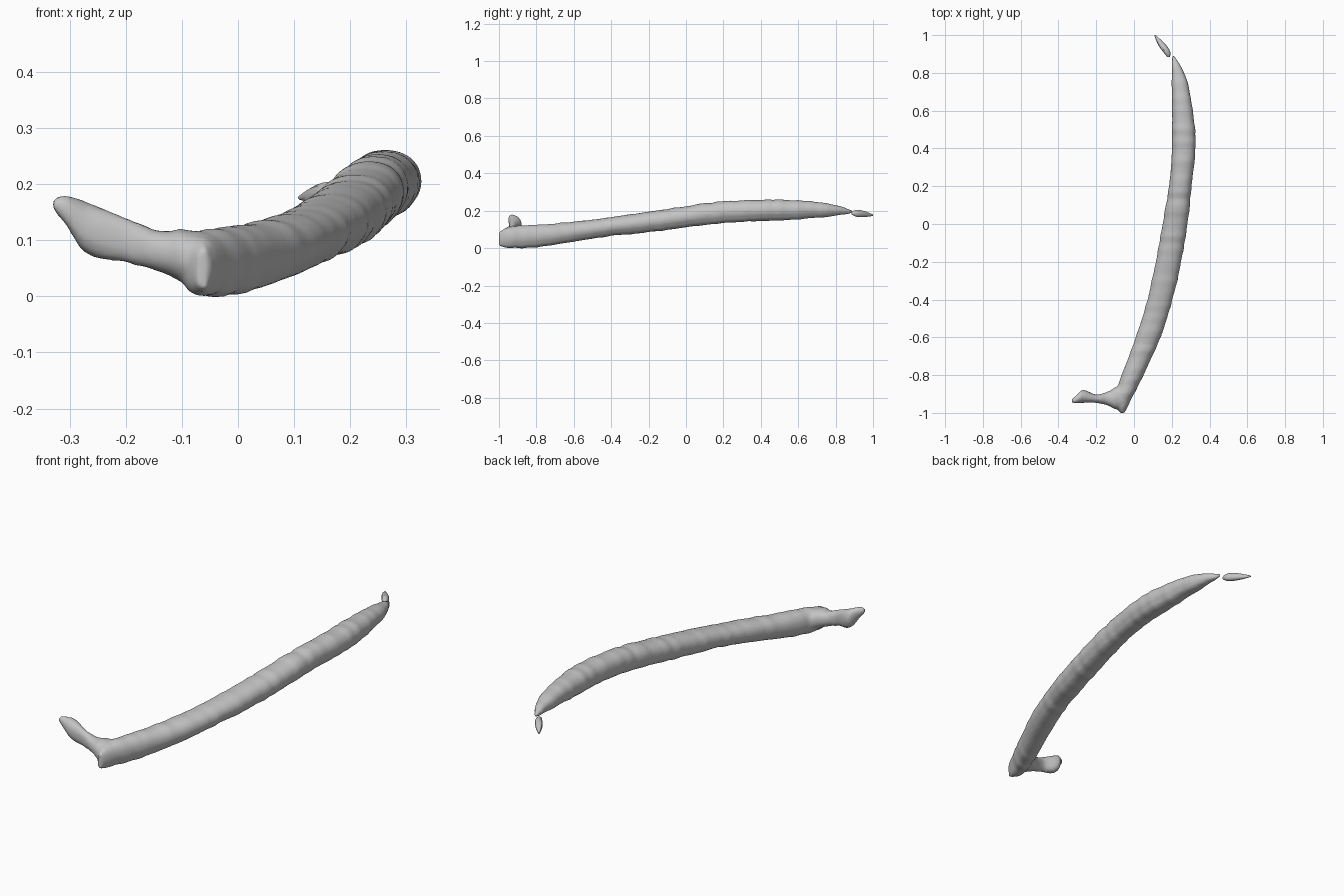
import bpy, bmesh, math, random
from mathutils import Vector

cube = bpy.data.objects.get("Cube")
if cube:
    bpy.data.objects.remove(cube, do_unlink=True)

random.seed(4)
bone = bpy.data.materials.new("bone_grey")
bone.use_nodes = True
colour = (0.55, 0.55, 0.55, 1)
bone.diffuse_color = colour
bone.node_tree.nodes["Principled BSDF"].inputs["Base Color"].default_value = colour


def smooth_interp(stations, t):
    """Catmull-Rom blend of station rows at parameter t."""
    i = min(int(t), len(stations) - 2)
    f = t - i
    a, b, c, d = (stations[max(0, min(len(stations) - 1, k))] for k in range(i - 1, i + 3))
    return [q + 0.5 * f * (r - p + f * (2 * p - 5 * q + 4 * r - s + f * (3 * (q - r) + s - p)))
            for p, q, r, s in zip(a, b, c, d)]


def loft(bm, stations, along_x=False, steps=4, sides=20, rough=0.0, flange=0.0):
    """Loft rounded sections; rows are position, side min, side max, z min, z max."""
    rings = []
    count = (len(stations) - 1) * steps
    for n in range(count + 1):
        pos, lo, hi, bot, top = smooth_interp(stations, n / steps)
        wobble = 1 + random.uniform(-rough, rough)
        shift = random.uniform(-rough, rough) * 0.05
        ring = []
        for k in range(sides):
            a = math.tau * k / sides
            c, s = math.cos(a), math.sin(a)
            # slightly squared section, with a ridge low on the outer side
            u = math.copysign(abs(c) ** 0.9, c) * wobble
            v = math.copysign(abs(s) ** 0.9, s) * wobble
            groove = flange * math.exp(-((a - 5.75) / 0.22) ** 2)
            u -= groove
            side = (lo + hi) / 2 + u * (hi - lo) / 2
            z = (bot + top) / 2 + v * (top - bot) / 2 + shift
            ring.append(bm.verts.new((pos, side, z) if along_x else (side, pos, z)))
        rings.append(ring)
    for r, q in zip(rings, rings[1:]):
        for k in range(sides):
            j = (k + 1) % sides
            bm.faces.new((r[k], r[j], q[j], q[k]))
    bm.faces.new(rings[0])
    bm.faces.new(rings[-1])


def finish(bm, name, voxel=None):
    bmesh.ops.recalc_face_normals(bm, faces=bm.faces[:])
    mesh = bpy.data.meshes.new(name)
    bm.to_mesh(mesh)
    bm.free()
    mesh.materials.append(bone)
    obj = bpy.data.objects.new(name, mesh)
    bpy.context.collection.objects.link(obj)
    bpy.ops.object.select_all(action="DESELECT")
    obj.select_set(True)
    bpy.context.view_layer.objects.active = obj
    if voxel:
        # Fuse the overlapping lofts into one skin
        remesh = obj.modifiers.new("fuse", "REMESH")
        remesh.mode = "VOXEL"
        remesh.voxel_size = voxel
        relax = obj.modifiers.new("relax", "SMOOTH")
        relax.factor = 0.5
        relax.iterations = 3
        bpy.ops.object.modifier_apply(modifier=remesh.name)
        bpy.ops.object.modifier_apply(modifier=relax.name)
        bpy.ops.object.shade_smooth()
    else:
        bpy.ops.object.shade_smooth_by_angle(angle=math.radians(40))
    return obj


# Long curved shaft: y, x min, x max, z min, z max
shaft = [
    (-1.0, -.075, -.05, .01, .09), (-.93, -.105, -.015, 0, .115),
    (-.8, -.065, .05, .005, .125), (-.6, .01, .14, .035, .14),
    (-.4, .07, .205, .065, .167), (-.2, .115, .25, .085, .195),
    (0, .15, .285, .11, .225), (.2, .185, .305, .133, .25),
    (.4, .2, .327, .145, .26), (.6, .2, .313, .153, .257),
    (.78, .2, .275, .17, .235), (.89, .2, .215, .187, .203)]

# Side neck and knobbed head: x, y min, y max, z min, z max
neck = [
    (-.33, -.945, -.925, .155, .175), (-.305, -.95, -.908, .125, .18),
    (-.27, -.947, -.878, .075, .168), (-.2, -.947, -.903, .06, .14),
    (-.14, -.96, -.888, .045, .117), (-.1, -.98, -.865, .025, .12),
    (-.06, -.985, -.84, .01, .115)]

bm = bmesh.new()
loft(bm, shaft, steps=6, rough=0.035, flange=0.09)
loft(bm, neck, along_x=True, rough=0.02)
finish(bm, "rib_shaft_and_neck", voxel=0.008)

# Small loose splinter beyond the far tip: y, x min, x max, z min, z max
splinter = [
    (.885, .175, .19, .18, .195), (.91, .155, .192, .167, .205),
    (.95, .127, .168, .165, .2), (1.0, .107, .115, .172, .18)]
bm = bmesh.new()
loft(bm, splinter, steps=3, sides=10)
finish(bm, "tip_splinter")
